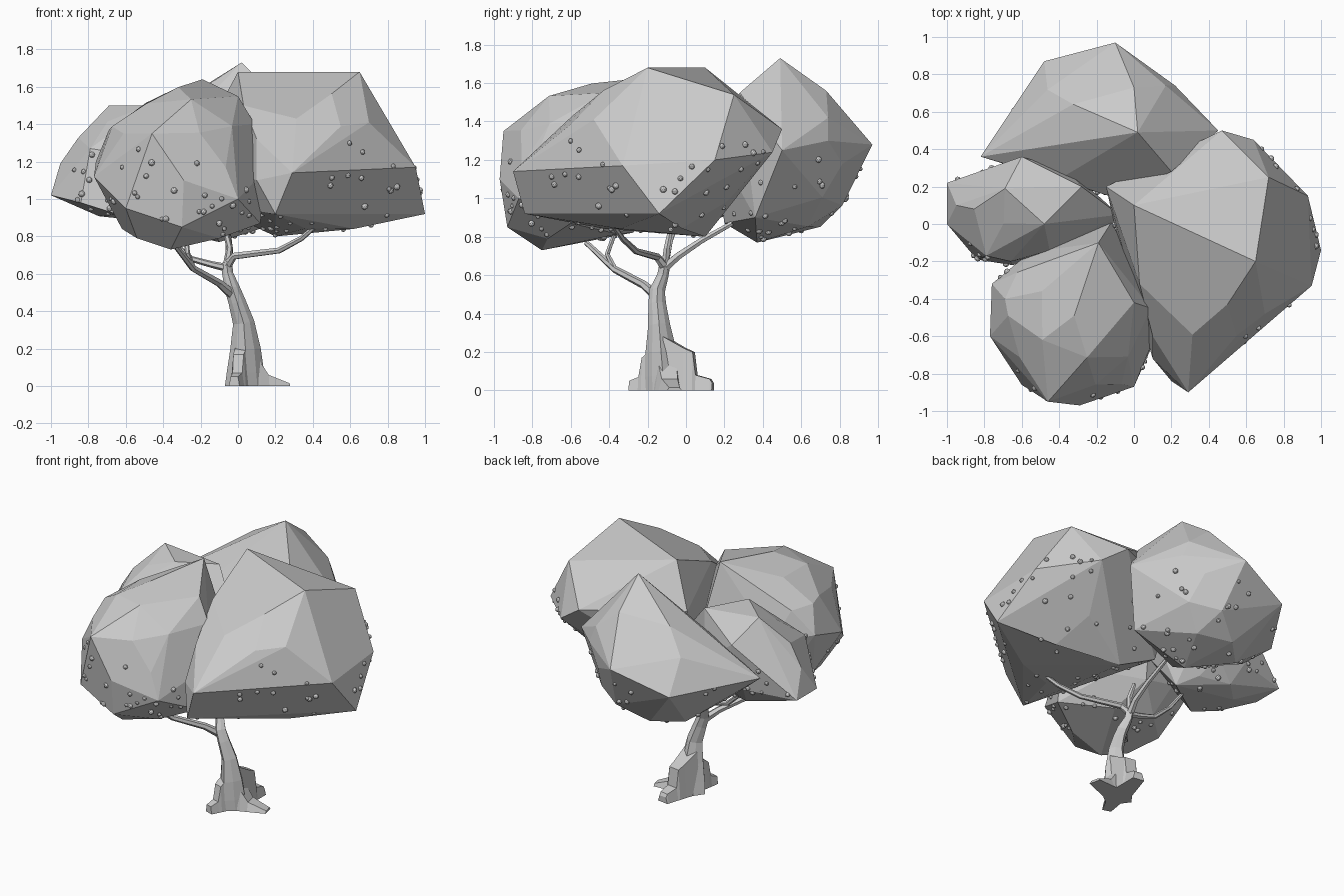
import bpy, bmesh, math, random
from mathutils import Vector

if "Cube" in bpy.data.objects:
    bpy.data.objects.remove(bpy.data.objects["Cube"])

random.seed(7)


def make_object(name, bm):
    bmesh.ops.recalc_face_normals(bm, faces=bm.faces)
    me = bpy.data.meshes.new(name)
    bm.to_mesh(me)
    bm.free()
    ob = bpy.data.objects.new(name, me)
    bpy.context.collection.objects.link(ob)
    return ob


lobes = []  # (planes, lower faces) of each crown lobe, used to scatter fruit


def lobe(name, centre, radii, floor, corners):
    """Faceted crown lobe: hull of a rough ellipsoid and a few marked corners."""
    bm = bmesh.new()
    bmesh.ops.create_icosphere(bm, subdivisions=2, radius=1)
    for v in bm.verts:
        k = random.uniform(0.95, 1.03)
        v.co = Vector([c + r * k * d for c, r, d in zip(centre, radii, v.co)])
        v.co.z = max(v.co.z, floor + random.uniform(0, 0.03))
    for f in list(bm.faces):
        bm.faces.remove(f)
    for e in list(bm.edges):
        bm.edges.remove(e)
    for c in corners:
        bm.verts.new(c)
    bmesh.ops.convex_hull(bm, input=list(bm.verts))
    bmesh.ops.delete(bm, geom=[v for v in bm.verts if not v.link_faces], context='VERTS')
    bmesh.ops.recalc_face_normals(bm, faces=bm.faces)
    bm.normal_update()
    planes = [(f.verts[0].co.copy(), f.normal.copy()) for f in bm.faces]
    low = [([v.co.copy() for v in f.verts], f.calc_area()) for f in bm.faces
           if f.normal.z < 0.3]
    lobes.append((planes, low))
    bmesh.ops.dissolve_limit(bm, angle_limit=math.radians(7),
                             verts=bm.verts, edges=bm.edges)
    make_object(name, bm)


# Crown lobes
lobe("crown_front_left", (-.32, -.49, 1.17), (.42, .44, .42), .78, [
    (-.19, -.1, 1.64), (-.46, -.95, 1.35), (-.29, -.97, 1.1), (-.76, -.32, 1.2),
    (-.77, -.6, 1.12), (-.69, -.4, 1.37), (0, -.87, 1.0), (.14, -.53, 1.15),
    (0, -.42, 1.55), (-.36, -.75, .73), (.12, -.6, .87), (-.12, .01, 1.2),
    (-.6, -.86, .95), (-.62, -.5, .84), (.09, -.45, 1.4), (-.54, -.7, .79),
    (-.1, -.72, .79), (-.3, -.93, .85)])
lobe("crown_right", (.43, -.18, 1.2), (.44, .5, .43), .82, [
    (.65, -.2, 1.68), (1, -.14, .92), (.72, .25, 1.54), (.93, .15, 1.2),
    (.95, -.33, 1.17), (.7, -.48, 1.41), (.47, .5, 1.36), (.64, .45, 1.24),
    (.29, -.9, 1.14), (0, .1, 1.68), (-.15, .2, 1.4), (.2, -.84, .92),
    (.2, .1, .8), (.1, -.72, 1.1), (.03, -.32, 1.5), (.1, -.6, 1.32),
    (-.07, .12, .93), (.02, -.3, .95), (-.1, -.02, 1.2)])
lobe("crown_back", (-.15, .54, 1.18), (.42, .33, .4), .8, [
    (.02, .49, 1.73), (-.1, .97, 1.28), (-.48, .87, 1.15), (-.82, .36, 1.18),
    (.45, .5, 1.25), (.2, .28, 1.55), (-.15, .87, 1.08), (-.1, .37, .77),
    (-.58, .36, .98), (.22, .74, 1.3), (-.1, .14, 1.3), (-.4, .24, 1.3),
    (-.15, .2, .87), (.3, .36, .9), (0, .73, 1.56), (.17, .74, 1.42)])
lobe("crown_left", (-.55, .08, 1.17), (.36, .26, .3), .88, [
    (-1, .22, 1.02), (-1, 0, 1.02), (-.95, .1, 1.19), (-.84, -.19, .98),
    (-.65, -.22, .92), (-.69, .19, 1.5), (-.48, 0, 1.5), (-.28, .2, 1.46),
    (-.6, .36, 1.35), (-.08, .05, 1.25), (-.3, .05, .86), (-.66, -.2, 1.25),
    (-.18, -.1, 1.1), (-.79, -.17, 1.27)])


def inside(p, planes):
    return all((p - co).dot(n) < 0.01 for co, n in planes)


# Small round fruit scattered over the lower faces of the crown
bm = bmesh.new()
for i, (planes, low) in enumerate(lobes):
    placed = 0
    for _ in range(500):
        if placed == (40, 50, 42, 24)[i]:
            break
        a, b, c = random.choices([l[0] for l in low], [l[1] for l in low])[0]
        s, t = sorted((random.random(), random.random()))
        p = a * s + b * (t - s) + c * (1 - t)
        if p.z > 1.3 or any(inside(p, lobes[j][0]) for j in range(4) if j != i):
            continue
        g = bmesh.ops.create_icosphere(bm, subdivisions=2,
                                       radius=random.uniform(.012, .018))
        bmesh.ops.translate(bm, verts=g['verts'], vec=p)
        placed += 1
make_object("fruit", bm)


def tube(name, path, sides=6, ridge=0.0):
    """Flat-sided limb along (x, y, z, radius) points."""
    bm = bmesh.new()
    pts = [Vector(p[:3]) for p in path]
    rings = []
    for i, p in enumerate(pts):
        d = pts[min(i + 1, len(pts) - 1)] - pts[max(i - 1, 0)]
        if i == 0 and p.z == 0:
            d = Vector((0, 0, 1))
        q = Vector((0, 0, 1)).rotation_difference(d)
        ring = []
        for k in range(sides):
            a = math.tau * k / sides
            r = path[i][3] * (1 + ridge * (-1) ** k)
            ring.append(bm.verts.new(p + q @ Vector((r * math.cos(a), r * math.sin(a), 0))))
        rings.append(ring)
    for r0, r1 in zip(rings, rings[1:]):
        for k in range(sides):
            n = (k + 1) % sides
            bm.faces.new((r0[k], r0[n], r1[n], r1[k]))
    bm.faces.new(rings[0])
    bm.faces.new(rings[-1])
    return make_object(name, bm)


# Trunk
tube("trunk", [(.04, -.11, 0, .1), (.04, -.12, .08, .09), (.04, -.13, .2, .074),
               (.03, -.14, .34, .052), (-.005, -.15, .45, .042), (-.03, -.15, .52, .037),
               (-.055, -.12, .6, .027), (-.06, -.11, .66, .026)], 8, .1)

# Branches
tube("branch_front_left", [(-.03, -.15, .49, .028), (-.1, -.22, .55, .022),
                           (-.24, -.37, .63, .019), (-.35, -.52, .77, .014)])
tube("twig_front_left", [(-.24, -.37, .63, .016), (-.27, -.41, .71, .014),
                         (-.28, -.37, .82, .012)])
tube("branch_left", [(-.05, -.11, .63, .022), (-.14, -.11, .65, .018),
                     (-.25, -.1, .68, .016), (-.36, -.08, .78, .013),
                     (-.45, -.03, .92, .011)])
tube("branch_right", [(-.06, -.11, .64, .025), (-.02, -.15, .695, .02),
                      (.22, -.26, .725, .017), (.34, -.33, .79, .015),
                      (.42, -.38, .86, .012)])
tube("branch_back", [(-.06, -.11, .64, .025), (-.045, -.04, .7, .021),
                     (-.05, .08, .78, .017), (-.06, .24, .87, .014)])
tube("branch_up", [(-.06, -.11, .64, .022), (-.045, -.1, .74, .018),
                   (-.07, -.08, .84, .014)])


def root(name, tip, steps, width):
    """Stepped root spreading from the trunk; steps are (fraction, height)."""
    base = Vector((.04, -.11, 0))
    d = Vector((tip[0], tip[1], 0)) - base
    side = Vector((-d.y, d.x, 0)).normalized()
    bm = bmesh.new()
    prev = None
    for t, h in steps:
        w = width * (1 - .5 * t)
        c = base + d * t
        up = Vector((0, 0, h))
        ring = [bm.verts.new(v) for v in (c - side * w, c + side * w,
                                          c + side * w * .7 + up, c - side * w * .7 + up)]
        if prev:
            for k in range(4):
                bm.faces.new((prev[k], prev[(k + 1) % 4], ring[(k + 1) % 4], ring[k]))
        else:
            bm.faces.new(ring)
        prev = ring
    bm.faces.new(prev)
    make_object(name, bm)


# Roots
root("root_front", (-.02, -.29, 0), [(0, .24), (.5, .19), (.62, .17), (.72, .07), (1, .05)], .06)
root("root_right", (.27, -.06, 0), [(0, .22), (.3, .13), (.5, .06), (1, .015)], .08)
root("root_back", (.08, .14, 0), [(0, .28), (.42, .22), (.6, .2), (.66, .08), (.95, .06), (1, .04)], .08)
